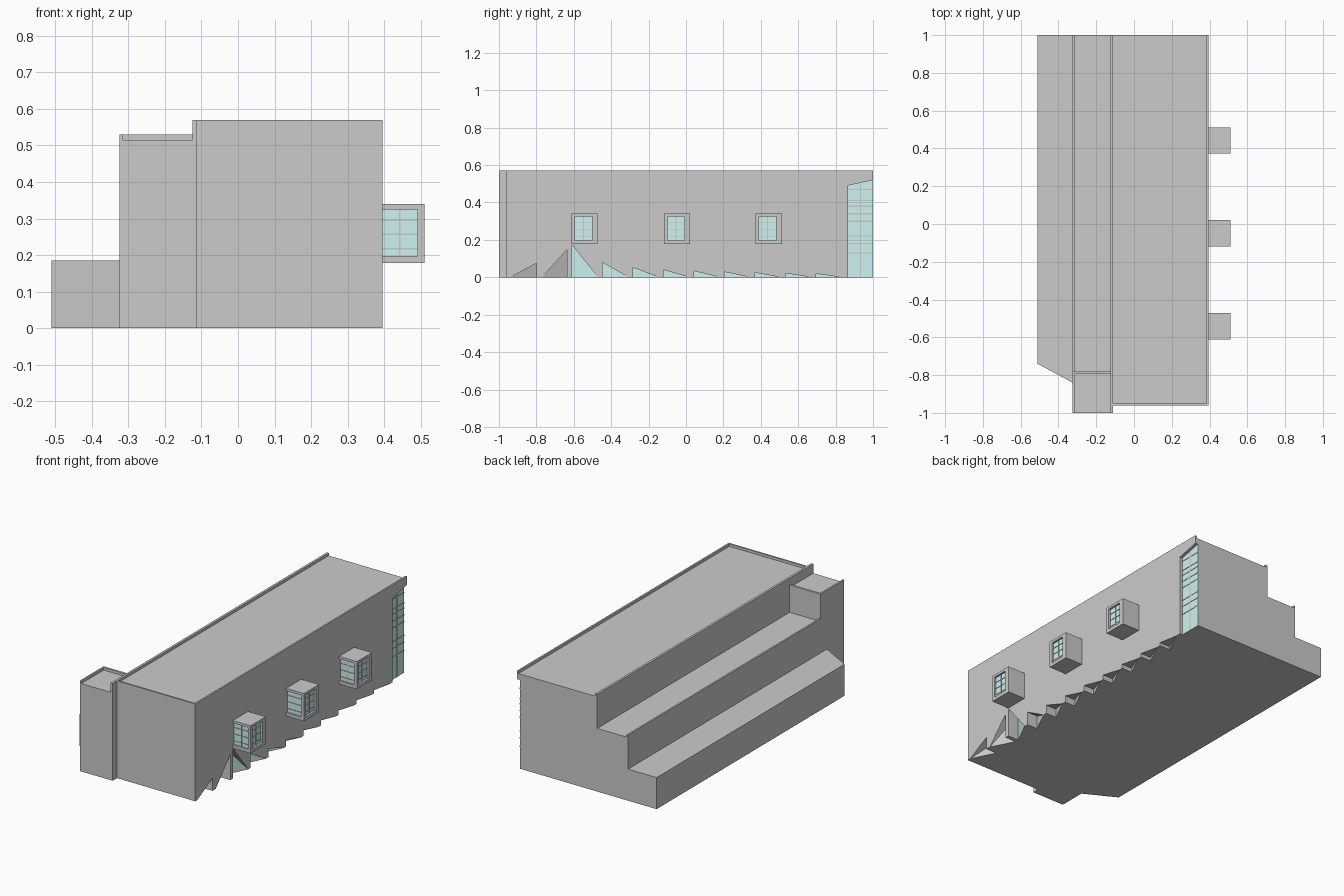
import bpy, bmesh

if "Cube" in bpy.data.objects:
    bpy.data.objects.remove(bpy.data.objects["Cube"])

glass_mat = bpy.data.materials.new("pale_glass")
glass_mat.diffuse_color = (0.62, 0.90, 0.87, 1)
glass_mat.use_nodes = True
glass_mat.node_tree.nodes["Principled BSDF"].inputs["Base Color"].default_value = glass_mat.diffuse_color
WALL = 0.395  # x of the right-hand wall


def finish(name, bm, mat=None):
    bmesh.ops.recalc_face_normals(bm, faces=bm.faces)
    me = bpy.data.meshes.new(name)
    bm.to_mesh(me)
    bm.free()
    ob = bpy.data.objects.new(name, me)
    bpy.context.collection.objects.link(ob)
    if mat:
        me.materials.append(mat)
    return ob


def add_box(bm, x0, x1, y0, y1, z0, z1):
    r = bmesh.ops.create_cube(bm, size=1)
    for v in r["verts"]:
        v.co = ((x0 + x1) / 2 + v.co.x * (x1 - x0),
                (y0 + y1) / 2 + v.co.y * (y1 - y0),
                (z0 + z1) / 2 + v.co.z * (z1 - z0))


def boxes(name, dims, mat=None):
    bm = bmesh.new()
    for d in dims:
        add_box(bm, *d)
    return finish(name, bm, mat)


def add_prism(bm, bottom, top):
    """Solid between two matching point loops."""
    b = [bm.verts.new(p) for p in bottom]
    t = [bm.verts.new(p) for p in top]
    bm.faces.new(b[::-1])
    bm.faces.new(t)
    n = len(b)
    for i in range(n):
        j = (i + 1) % n
        bm.faces.new((b[i], b[j], t[j], t[i]))


# Main hall, with rims along its right and front edges
hall = boxes("main_hall", [(-0.112, WALL, -0.96, 1, 0, 0.555)])
boxes("hall_roof_rim", [(WALL - 0.01, WALL, -0.96, 1, 0.555, 0.57),
                        (-0.112, WALL - 0.01, -0.96, -0.95, 0.555, 0.57)])
boxes("hall_left_parapet", [(-0.125, -0.112, -1, 1, 0, 0.57)])

# Middle terrace with outer rim
boxes("middle_terrace", [(-0.325, -0.125, -0.78, 1, 0, 0.37)])
boxes("terrace_rim", [(-0.325, -0.315, -0.78, 1, 0.37, 0.385)])

# Front tower, rimmed at its left and back
boxes("front_tower", [(-0.325, -0.125, -1, -0.78, 0, 0.515)])
boxes("tower_rim", [(-0.325, -0.315, -1, -0.78, 0.515, 0.53),
                    (-0.315, -0.125, -0.793, -0.78, 0.515, 0.53)])

# Low step with a slanted front end
plan = [(-0.51, -0.74), (-0.325, -0.84), (-0.325, 1), (-0.51, 1)]
bm = bmesh.new()
add_prism(bm, [(x, y, 0) for x, y in plan], [(x, y, 0.185) for x, y in plan])
finish("low_step", bm)

# Saw-tooth wells at the foot of the wall: deep end y, shallow end y, height
wells = [(-0.80, -0.94, 0.075), (-0.635, -0.77, 0.15)]
heights = [0.175, 0.08, 0.052, 0.04, 0.034, 0.029, 0.025, 0.022, 0.019]
wells += [(-0.61 + 0.163 * i, -0.47 + 0.163 * i, h) for i, h in enumerate(heights)]
DEPTH, E = 0.07, 0.005

cut, panes = bmesh.new(), bmesh.new()
for i, (y0, y1, h) in enumerate(wells):
    reach = y1 + (y1 - y0) * E / DEPTH
    p = [(WALL + E, y0), (WALL + E, reach), (WALL - DEPTH, y0)]
    tops = (h, -h * E / DEPTH, h)
    add_prism(cut, [(x, y, -0.05) for x, y in p],
              [(x, y, z) for (x, y), z in zip(p, tops)])
    if i > 1:
        s = 0.001
        panes.faces.new([panes.verts.new(c) for c in (
            (WALL - DEPTH + s, y0, 0), (WALL, y1, 0), (WALL - DEPTH + s, y0, h))])

# Tall window recess at the back corner, with a sloping head
RX = 0.375
side = [(0.865, -0.05), (1.05, -0.05), (1.05, 0.531), (0.865, 0.49)]
add_prism(cut, [(RX, y, z) for y, z in side], [(WALL + 0.05, y, z) for y, z in side])
cutter = finish("wall_cutter", cut)
cutter.hide_render = True
cutter.hide_set(True)
well_glass = finish("well_glass", panes, glass_mat)
for poly in well_glass.data.polygons:
    if poly.normal.x < 0:
        poly.flip()

mod = hall.modifiers.new("wells_and_recess", "BOOLEAN")
mod.operation = "DIFFERENCE"
mod.solver = "EXACT"
mod.object = cutter

# Tall window glass and glazing bars
pane = [(0.865, 0), (1, 0), (1, 0.52), (0.865, 0.49)]
bm = bmesh.new()
add_prism(bm, [(RX - 0.001, y, z) for y, z in pane], [(RX + 0.002, y, z) for y, z in pane])
finish("tall_window_glass", bm, glass_mat)
bars = [(RX, RX + 0.004, 0.865, 1, z - 0.003, z + 0.003)
        for z in (0.13, 0.18, 0.22, 0.30, 0.34, 0.38, 0.41, 0.47)]
bars.append((RX, RX + 0.004, 0.93, 0.936, 0, 0.50))
boxes("tall_window_bars", bars)

# Projecting corner-window bays
X1 = 0.51
for n, yc in enumerate((-0.542, -0.048, 0.442), 1):
    a, b = yc - 0.07, yc + 0.07
    boxes(f"bay_{n}_frame", [
        (WALL, X1, a, b, 0.325, 0.34),               # top
        (WALL, X1, a, b, 0.178, 0.197),              # sill
        (WALL, X1, b - 0.03, b, 0.197, 0.325),       # solid back side
        (X1 - 0.018, X1, a, a + 0.018, 0.197, 0.325)])  # corner post
    gx, gy = X1 - 0.012, a + 0.012
    boxes(f"bay_{n}_glass", [(WALL, gx, gy, b - 0.03, 0.197, 0.325)], glass_mat)
    muntins = []
    for z in (0.217, 0.257, 0.295):
        muntins.append((WALL, gx + 0.003, gy - 0.003, b - 0.03, z - 0.002, z + 0.002))
    xm, ym = 0.443, yc - 0.006
    muntins.append((xm - 0.002, xm + 0.002, gy - 0.003, gy + 0.003, 0.197, 0.325))
    muntins.append((gx - 0.003, gx + 0.003, ym - 0.002, ym + 0.002, 0.197, 0.325))
    boxes(f"bay_{n}_muntins", muntins)
